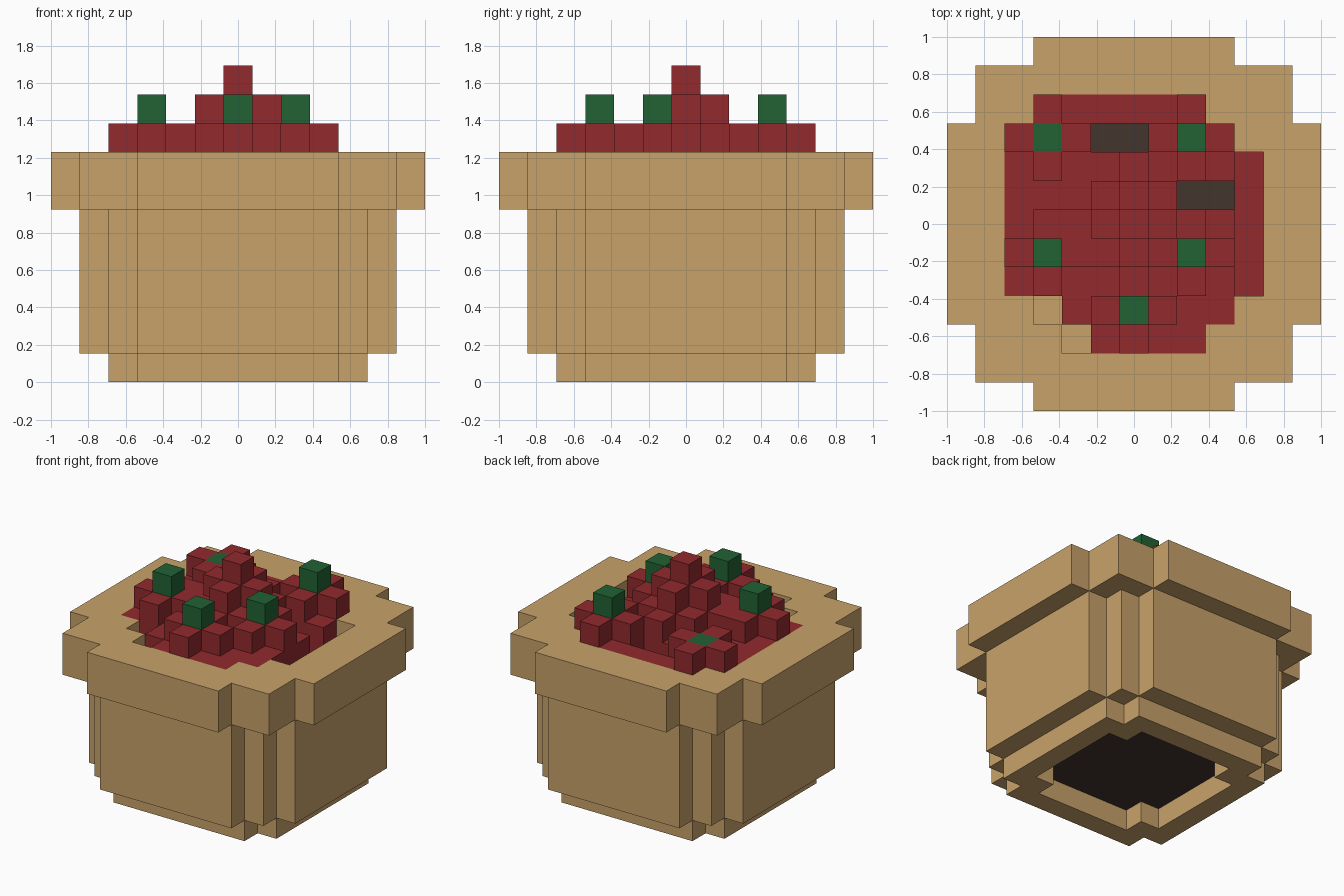
import bpy, bmesh
from mathutils import Vector

if "Cube" in bpy.data.objects:
    bpy.data.objects.remove(bpy.data.objects["Cube"])

U = 2 / 13  # one block


def material(name, rgb):
    m = bpy.data.materials.new(name)
    m.diffuse_color = (*rgb, 1)
    m.use_nodes = True
    m.node_tree.nodes["Principled BSDF"].inputs["Base Color"].default_value = m.diffuse_color
    return m


TAN = material("clay_tan", (0.578, 0.362, 0.144))
RED = material("petal_red", (0.287, 0.023, 0.027))
GREEN = material("bud_green", (0.016, 0.122, 0.034))
SOIL = material("soil_brown", (0.054, 0.036, 0.026))


def disk(*rects):
    """Stepped round plan: union of centred rectangles given as half sizes in cells."""
    return {(x, y) for a, b in rects
            for x in range(-a, a + 1) for y in range(-b, b + 1)}


def plus(x, y):
    return {(x, y), (x + 1, y), (x - 1, y), (x, y + 1), (x, y - 1)}


blocks = {}  # (x, y, z) -> part name


def fill(part, plan, z0, z1):
    for x, y in plan:
        for z in range(z0, z1):
            blocks[x, y, z] = part


core = disk((3, 2), (2, 3))
opening = disk((4, 2), (3, 3), (2, 4))

# pot: open foot ring, wide body, overhanging rim
fill("pot_base", disk((4, 3), (3, 4)) - core, 0, 1)
fill("pot_body", disk((5, 3), (4, 4), (3, 5)) - core, 1, 6)
fill("pot_rim", disk((6, 3), (5, 5), (3, 6)) - opening, 6, 8)

# soil core, visible through gaps in the plant and from below
fill("soil", core, 1, 6)

# flower bed level with the rim, lower on the right, with a few gaps
low = {(4, y) for y in range(-2, 3)}
gaps = {(-1, 3), (0, 3), (2, 1), (3, 1), (-3, -3), (-2, -4)}
fill("flowers", opening - gaps - low, 6, 8)
fill("flowers", low, 6, 7)

# blossom clusters and the central stepped mound
buds = {(-3, 3): 8, (2, 3): 9, (-3, -1): 9, (2, -1): 9, (0, -3): 9}
for x, y in buds:
    fill("flowers", plus(x, y), 8, 9)
fill("flowers", {(x, y) for x in range(-2, 3) for y in range(-2, 3)
                 if abs(x) + abs(y) <= 2}, 8, 9)
fill("flowers", plus(0, 0), 9, 10)
fill("flowers", {(0, 0)}, 10, 11)

# green buds
for cell, z in buds.items():
    fill("buds", {cell}, z, z + 1)


def build(part, mat):
    """Make the outer skin of one part, skipping faces shared with any block."""
    bm = bmesh.new()
    for cell, owner in blocks.items():
        if owner != part:
            continue
        c = Vector(cell) + Vector((0, 0, 0.5))
        for axis in range(3):
            for s in (-1, 1):
                n = [0, 0, 0]
                n[axis] = s
                if tuple(p + q for p, q in zip(cell, n)) in blocks:
                    continue
                n = Vector(n)
                u = Vector([float(i == (axis + 1) % 3) for i in range(3)])
                v = n.cross(u)
                bm.faces.new([bm.verts.new((c + (n + u * i + v * j) / 2) * U)
                              for i, j in ((-1, -1), (1, -1), (1, 1), (-1, 1))])
    bmesh.ops.remove_doubles(bm, verts=bm.verts, dist=0.001)
    me = bpy.data.meshes.new(part)
    bm.to_mesh(me)
    bm.free()
    me.materials.append(mat)
    bpy.context.collection.objects.link(bpy.data.objects.new(part, me))


for part, mat in (("pot_base", TAN), ("pot_body", TAN), ("pot_rim", TAN),
                  ("soil", SOIL), ("flowers", RED), ("buds", GREEN)):
    build(part, mat)
